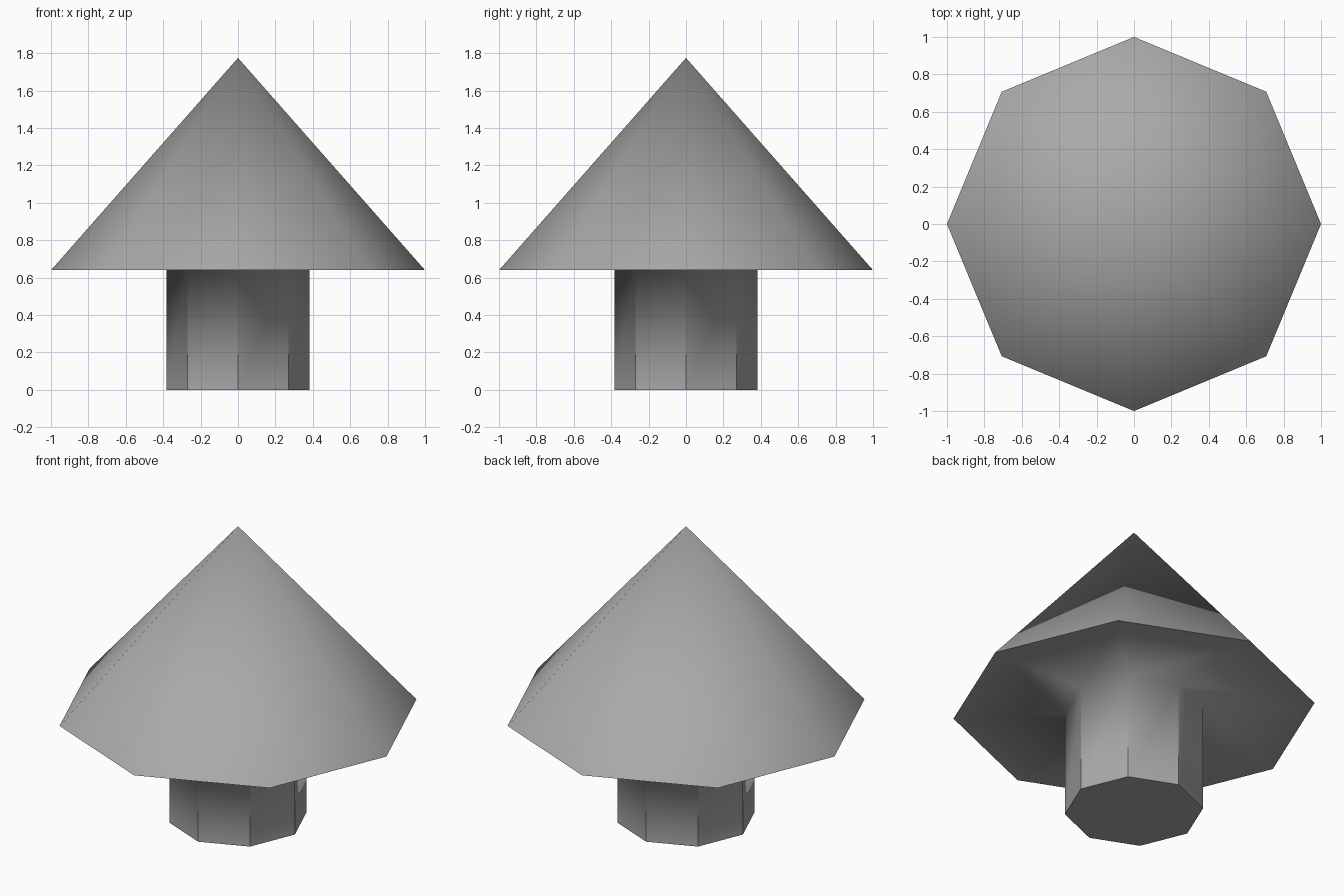
import bpy
import bmesh
from math import cos, sin, tau

cube = bpy.data.objects.get("Cube")
if cube:
    bpy.data.objects.remove(cube, do_unlink=True)

SIDES = 8
TRUNK_R, CANOPY_R = 0.383, 1.0
CANOPY_Z, TOP_Z = 0.64, 1.775

grey = bpy.data.materials.new("grey")
grey.use_nodes = True
colour = (0.4, 0.4, 0.4, 1)
grey.diffuse_color = colour
grey.node_tree.nodes["Principled BSDF"].inputs["Base Color"].default_value = colour

bm = bmesh.new()


def ring(radius, z):
    return [bm.verts.new((radius * cos(tau * i / SIDES), radius * sin(tau * i / SIDES), z))
            for i in range(SIDES)]


# Trunk foot, trunk top, canopy rim and tip
foot = ring(TRUNK_R, 0)
neck = ring(TRUNK_R, CANOPY_Z)
rim = ring(CANOPY_R, CANOPY_Z)
tip = bm.verts.new((0, 0, TOP_Z))

# Trunk sides, canopy underside and canopy slopes
for i in range(SIDES):
    j = (i + 1) % SIDES
    bm.faces.new((foot[i], foot[j], neck[j], neck[i]))
    bm.faces.new((neck[i], neck[j], rim[j], rim[i]))
    bm.faces.new((rim[i], rim[j], tip))
bm.faces.new(foot[::-1])
bmesh.ops.recalc_face_normals(bm, faces=bm.faces)

# Smooth everywhere except the trunk corners, the foot and the rim
for face in bm.faces:
    face.smooth = True
for edge in bm.edges:
    ends = set(edge.verts)
    at_foot = bool(ends & set(foot))
    at_rim = ends <= set(rim)
    edge.smooth = not (at_foot or at_rim)

mesh = bpy.data.meshes.new("tree")
bm.to_mesh(mesh)
bm.free()
mesh.materials.append(grey)
tree = bpy.data.objects.new("tree", mesh)
bpy.context.collection.objects.link(tree)
